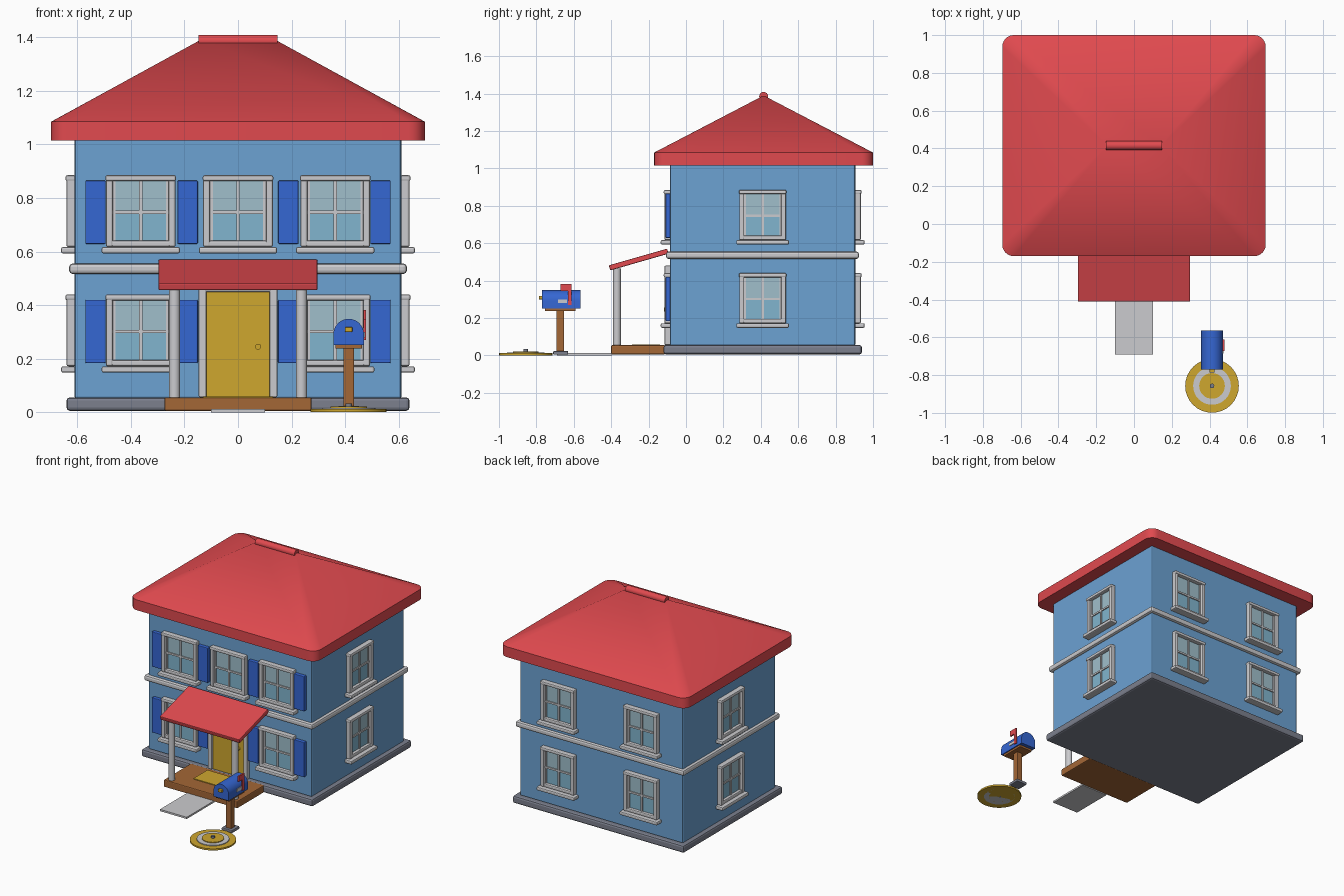
import bpy, bmesh, math
from mathutils import Matrix, Vector

cube = bpy.data.objects.get("Cube")
if cube:
    bpy.data.objects.remove(cube, do_unlink=True)


def material(name, r, g, b):
    m = bpy.data.materials.new(name)
    m.use_nodes = True
    m.diffuse_color = (r, g, b, 1)
    bsdf = next(n for n in m.node_tree.nodes if n.type == 'BSDF_PRINCIPLED')
    bsdf.inputs["Base Color"].default_value = (r, g, b, 1)
    return m


RED = material("roof red", .75, .068, .078)
WALL = material("wall blue", .15, .36, .65)
BLUE = material("deep blue", .036, .135, .65)
WHITE = material("trim light grey", .6, .6, .62)
GREY = material("stone grey", .2, .215, .27)
GOLD = material("gold", .62, .385, .028)
BROWN = material("wood brown", .37, .135, .037)
GLASS_HI = material("upper glass", .35, .52, .6)
GLASS_LO = material("lower glass", .22, .46, .62)


def finish(name, bm, mats, bevel=0, smooth=False):
    bmesh.ops.recalc_face_normals(bm, faces=bm.faces[:])
    me = bpy.data.meshes.new(name)
    bm.to_mesh(me)
    bm.free()
    for m in mats:
        me.materials.append(m)
    ob = bpy.data.objects.new(name, me)
    bpy.context.collection.objects.link(ob)
    if smooth:
        bpy.ops.object.select_all(action='DESELECT')
        ob.select_set(True)
        bpy.context.view_layer.objects.active = ob
        bpy.ops.object.shade_smooth_by_angle(angle=math.radians(35))
    if bevel:
        mod = ob.modifiers.new("Bevel", 'BEVEL')
        mod.width = bevel
        mod.segments = 2
    return ob


def boxes(name, spans, mats, bevel=0):
    """Boxes given as (x0, x1, y0, y1, z0, z1); one material each, or one for all."""
    bm = bmesh.new()
    for i, (x0, x1, y0, y1, z0, z1) in enumerate(spans):
        size = Matrix.Diagonal((x1 - x0, y1 - y0, z1 - z0, 1))
        mid = Matrix.Translation(((x0 + x1) / 2, (y0 + y1) / 2, (z0 + z1) / 2))
        verts = bmesh.ops.create_cube(bm, size=1, matrix=mid @ size)["verts"]
        for f in {f for v in verts for f in v.link_faces}:
            f.material_index = min(i, len(mats) - 1)
    return finish(name, bm, mats, bevel)


def cylinder(name, radius, length, loc, mat, axis='Z', sides=24):
    rot = {'Z': Matrix(), 'X': Matrix.Rotation(math.pi / 2, 4, 'Y'),
           'Y': Matrix.Rotation(math.pi / 2, 4, 'X')}[axis]
    bm = bmesh.new()
    bmesh.ops.create_cone(bm, cap_ends=True, segments=sides, radius1=radius, radius2=radius,
                          depth=length, matrix=Matrix.Translation(loc) @ rot)
    return finish(name, bm, [mat], smooth=True)


# House body
boxes("foundation", [(-.64, .64, -.12, .94, .006, .056)], [GREY], .012)
boxes("walls", [(-.61, .61, -.085, .905, .05, 1.03)], [WALL], .01)
boxes("floor_band", [(-.63, .63, -.107, .925, .517, .555)], [WHITE], .012)

# Hipped roof: rounded eave outline hulled to the ridge
bm = bmesh.new()
corner = .06
for sx, sy, start in ((1, 1, 0), (-1, 1, 90), (-1, -1, 180), (1, -1, 270)):
    for step in range(7):
        a = math.radians(start + step * 15)
        x = sx * (.697 - corner) + corner * math.cos(a)
        y = .415 + sy * (.585 - corner) + corner * math.sin(a)
        bm.verts.new((x, y, 1.015))
        bm.verts.new((x, y, 1.085))
for sx in (-1, 1):
    bm.verts.new((sx * .14, .415, 1.39))
bmesh.ops.convex_hull(bm, input=bm.verts[:])
bmesh.ops.dissolve_limit(bm, angle_limit=.01, verts=bm.verts[:], edges=bm.edges[:])
finish("roof", bm, [RED], smooth=True)
cylinder("ridge_cap", .024, .295, (0, .415, 1.385), RED, 'X', 16)

# Windows: local x across, -y outward, origin at the centre of the glass
H = .13


def window(name, loc, turn, half):
    bars = [(-half, -half + .026, -.03, .005, -H, H),
            (half - .026, half, -.03, .005, -H, H),
            (-half, half, -.027, .005, -H, -H + .024),
            (-half - .002, half + .002, -.034, .005, H - .014, H + .008),
            (-half - .016, half + .016, -.05, .005, -H - .024, -H)]
    inner = half - .02
    panes = [(-inner, inner, -.008, .004, 0, H - .01),
             (-inner, inner, -.008, .004, -H + .02, 0),
             (-.006, .006, -.015, 0, -H + .02, H - .01),
             (-inner, inner, -.015, 0, -.006, .006)]
    sash = .008
    panes += [(s * (inner - sash) - sash, s * (inner - sash) + sash,
               -.013, 0, -H + .02, H - .01) for s in (-1, 1)]
    for ob in (boxes(name + "_frame", bars, [WHITE], .007),
               boxes(name + "_panes", panes, [GLASS_HI, GLASS_LO, WHITE])):
        ob.location = loc
        ob.rotation_euler.z = turn


for floor, z in (("lower", .302), ("upper", .747)):
    for x in (-.363, 0, .363):
        if x or floor == "upper":
            window(floor + "_front_window", (x, -.085, z), 0, .13)
    for x in (-.31, .31):
        window(floor + "_back_window", (x, .905, z), math.pi, .125)
    for s in (-1, 1):
        window(floor + "_side_window", (s * .61, .41, z), s * math.pi / 2, .125)
        # Shutters flank the outer front windows
        for x in (s * .188, s * .532):
            boxes(floor + "_shutter", [(x - .038, x + .038, -.109, -.08, z - .118, z + .118)],
                  [BLUE], .004)

# Door with casing and knob
boxes("door", [(-.118, .118, -.1, -.08, .056, .45)], [GOLD])
boxes("door_casing", [(-.147, -.117, -.115, -.08, .056, .475),
                      (.117, .147, -.115, -.08, .056, .475),
                      (-.147, .147, -.115, -.08, .45, .48)], [WHITE], .006)
cylinder("door_knob", .011, .02, (.075, -.108, .245), GOLD, 'Y', 16)

# Porch
boxes("porch_floor", [(-.275, .275, -.4, -.11, .006, .055)], [BROWN], .006)
boxes("door_mat", [(-.13, .13, -.29, -.14, .054, .06)], [GOLD])
boxes("path", [(-.1, .1, -.69, -.395, 0, .012)], [WHITE])
for s in (-1, 1):
    cylinder("porch_post", .021, .41, (s * .237, -.369, .26), WHITE)
awning = boxes("porch_roof", [(-.297, .297, -.162, .162, -.014, .014)], [RED], .005)
awning.location = (0, -.253, .513)
awning.rotation_euler.x = math.radians(16)

# Mailbox on its stand
MX = .413
boxes("mailbox_foot", [(MX - .04, MX + .04, -.71, -.63, .004, .024)], [GREY], .005)
boxes("mailbox_stand", [(MX - .02, MX + .02, -.692, -.652, .02, .245),
                        (MX - .05, MX + .05, -.755, -.59, .238, .256)], [BROWN], .003)
bm = bmesh.new()
outline = [(-.057, .252), (.057, .252)]
outline += [(.057 * math.cos(math.pi * i / 16), .292 + .057 * math.sin(math.pi * i / 16))
            for i in range(17)]
front = bm.faces.new([bm.verts.new((MX + x, -.77, z)) for x, z in outline])
ext = bmesh.ops.extrude_face_region(bm, geom=[front])["geom"]
bmesh.ops.translate(bm, vec=Vector((0, .205, 0)),
                    verts=[v for v in ext if isinstance(v, bmesh.types.BMVert)])
if not front.is_valid or len(bm.faces) < len(outline) + 2:
    bmesh.ops.holes_fill(bm, edges=bm.edges[:])
finish("mailbox", bm, [BLUE], smooth=True)
boxes("mailbox_latch", [(MX - .014, MX + .014, -.786, -.765, .3, .318)], [GOLD], .003)
boxes("mailbox_flag", [(.468, .478, -.632, -.612, .27, .382),
                       (.468, .478, -.672, -.612, .345, .382)], [RED])
boxes("mailbox_plate", [(.465, .474, -.685, -.635, .28, .3)], [WHITE])

# Round lawn ornament: stacked discs stepping up to a small knob
for name, radius, top, mat in (("outer", .142, .012, GOLD), ("middle", .1, .017, WHITE),
                               ("inner", .068, .022, GOLD), ("knob", .012, .034, GREY)):
    cylinder("lawn_disc_" + name, radius, top - .001, (MX, -.857, (top + .001) / 2), mat, sides=32)
